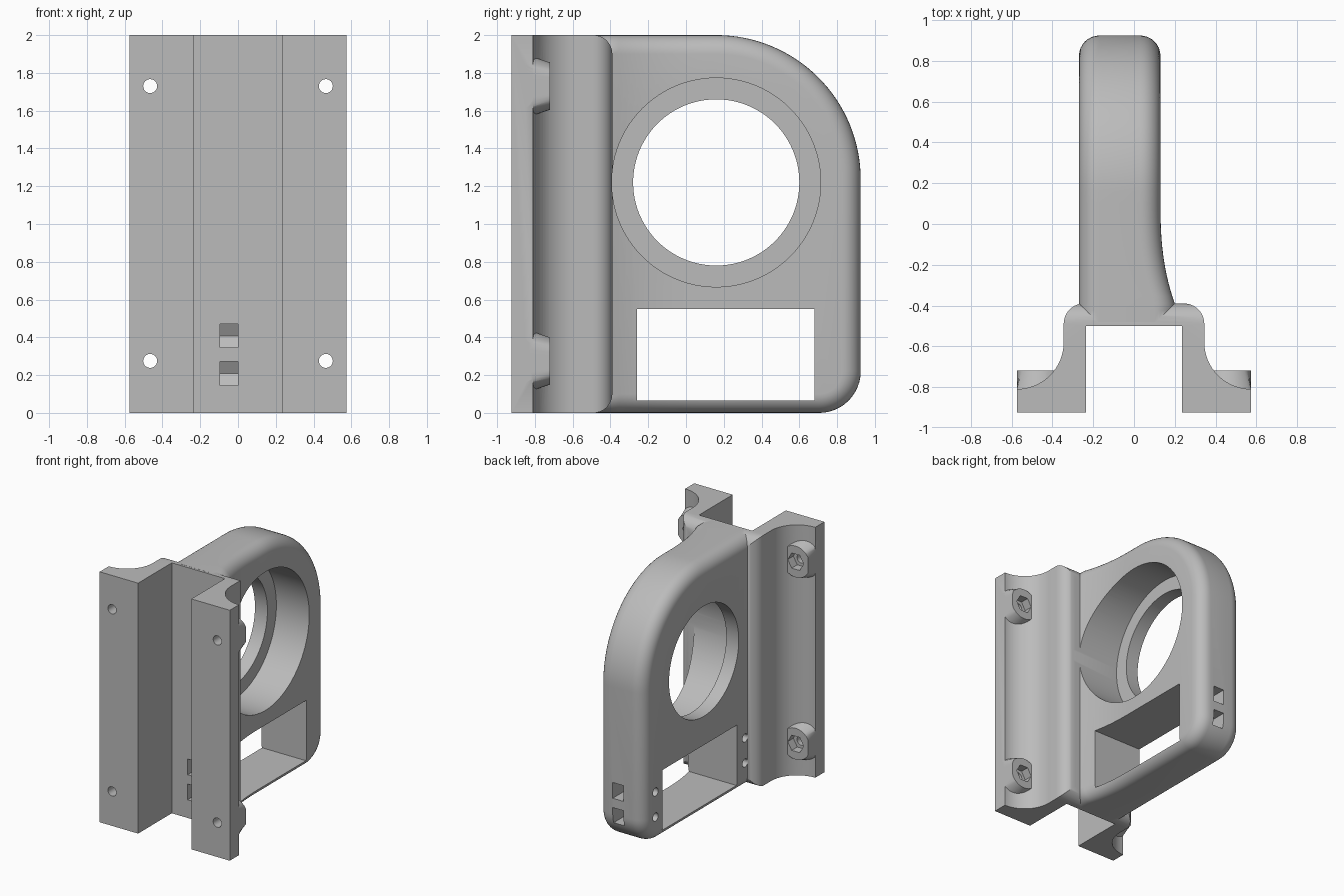
import bpy, bmesh, math

cube = bpy.data.objects.get("Cube")
if cube:
    bpy.data.objects.remove(cube)

grey = bpy.data.materials.new("plain_grey")
grey.use_nodes = True
grey.diffuse_color = (0.5, 0.5, 0.5, 1)
grey.node_tree.nodes["Principled BSDF"].inputs["Base Color"].default_value = (0.5, 0.5, 0.5, 1)

PLACE = {"x": lambda p, h: (h, p[0], p[1]),
         "y": lambda p, h: (p[0], h, p[1]),
         "z": lambda p, h: (p[0], p[1], h)}


def arc(cx, cy, r, start, end, n):
    return [(cx + r * math.cos(math.radians(start + (end - start) * i / n)),
             cy + r * math.sin(math.radians(start + (end - start) * i / n))) for i in range(n + 1)]


def circle(cx, cy, r, n=48):
    return arc(cx, cy, r, 0, 360, n)[:-1]


def loft(name, axis, layers, edit=None):
    """Solid skinned through (height, outline) layers along one axis."""
    bm = bmesh.new()
    rings = [[bm.verts.new(PLACE[axis](p, h)) for p in pts] for h, pts in layers]
    for a, b in zip(rings, rings[1:]):
        for i in range(len(a)):
            j = (i + 1) % len(a)
            bm.faces.new((a[i], a[j], b[j], b[i]))
    bm.faces.new(rings[0])
    bm.faces.new(rings[-1])
    bmesh.ops.recalc_face_normals(bm, faces=bm.faces)
    if edit:
        edit(bm)
    mesh = bpy.data.meshes.new(name)
    bm.to_mesh(mesh)
    bm.free()
    mesh.materials.append(grey)
    obj = bpy.data.objects.new(name, mesh)
    bpy.context.collection.objects.link(obj)
    return obj


def prism(name, axis, pts, lo, hi):
    return loft(name, axis, [(lo, pts), (hi, pts)])


def combine(target, other, operation):
    mod = target.modifiers.new(operation.lower(), "BOOLEAN")
    mod.operation, mod.object, mod.solver = operation, other, "EXACT"
    bpy.context.view_layer.objects.active = target
    bpy.ops.object.modifier_apply(modifier=mod.name)
    bpy.data.objects.remove(other)


# Channel-shaped mount: swept flanges, slot and rounded shoulders
half = [(0.235, -0.5), (0.235, -0.925), (0.575, -0.925)]
half += arc(0.575, -0.58, 0.23, 270, 180, 16) + arc(0.245, -0.49, 0.1, 0, 90, 10)
mount = prism("mounting_bracket", "z", half + [(-x, y) for x, y in reversed(half)], -0.1, 2.1)
limit = [(-1.2, 0)] + arc(-0.49, 0.1, 0.1, -90, 0, 10) + arc(-0.49, 1.9, 0.1, 0, 90, 10) + [(-1.2, 2)]
combine(mount, prism("shoulder_rounding", "x", limit, -1, 1), "INTERSECT")


# Arm plate with rounded rim
def arm_outline(d):
    return ([(-0.48, d)] + arc(0.705, 0.22, 0.22 - d, -90, 0, 12)
            + arc(0.16, 1.235, 0.765 - d, 0, 90, 32) + [(-0.48, 2 - d)])


def flare(bm):
    # Thicken the plate gently toward the mount on one side
    for i in range(16):
        bmesh.ops.bisect_plane(bm, geom=bm.verts[:] + bm.edges[:] + bm.faces[:],
                               plane_co=(0, 0.1 - 0.035 * i, 0), plane_no=(0, 1, 0))
    for v in bm.verts:
        if v.co.x > 0 and v.co.y < 0.1:
            v.co.x += 0.07 * min(1, (0.1 - v.co.y) / 0.49) ** 2.5


steps = [math.radians(90 - 11.25 * i) for i in range(9)]
near = [(-0.27 + 0.1 * (1 - math.sin(t)), arm_outline(0.1 * (1 - math.cos(t)))) for t in steps]
far = [(-0.14 - h, pts) for h, pts in reversed(near)]
combine(mount, loft("arm_plate", "x", near + far, flare), "UNION")

# Nut bosses on the flanges, with screw holes and hexagonal recesses
for side in (-1, 1):
    for z in (0.275, 1.73):
        layers = [(y, [(side * min(x, 0.575), q) for x, q in circle(0.465, z, r)])
                  for y, r in ((-0.85, 0.165), (-0.81, 0.155), (-0.72, 0.125))]
        combine(mount, loft("nut_boss", "y", layers), "UNION")
        combine(mount, prism("screw_hole", "y", circle(side * 0.465, z, 0.037, 24), -1, -0.6), "DIFFERENCE")
        combine(mount, prism("hex_recess", "y", circle(side * 0.465, z, 0.07, 6), -0.79, -0.6), "DIFFERENCE")

# Stepped round opening and rectangular window
combine(mount, prism("through_bore", "x", circle(0.16, 1.22, 0.44, 96), -0.6, 0.6), "DIFFERENCE")
combine(mount, prism("counterbore", "x", circle(0.16, 1.22, 0.553, 96), -0.16, 0.4), "DIFFERENCE")
window = [(-0.26, 0.065), (0.68, 0.065), (0.68, 0.55), (-0.26, 0.55)]
combine(mount, prism("window", "x", window, -0.6, 0.6), "DIFFERENCE")

# Nut slots with pointed ends, each crossed by a small screw hole
for z in (0.208, 0.408):
    for yc, mouth, s in ((-0.36, -0.6, 1), (0.77, 1.1, -1)):
        slot = [(mouth, z - 0.063), (yc + s * 0.036, z - 0.063), (yc + s * 0.072, z),
                (yc + s * 0.036, z + 0.063), (mouth, z + 0.063)]
        combine(mount, prism("nut_slot", "x", slot, -0.095, 0), "DIFFERENCE")
        combine(mount, prism("cross_hole", "x", circle(yc, z, 0.033, 20), -0.5, -0.05), "DIFFERENCE")

bpy.ops.object.select_all(action="DESELECT")
mount.select_set(True)
bpy.context.view_layer.objects.active = mount
bpy.ops.object.shade_smooth_by_angle(angle=math.radians(30))
